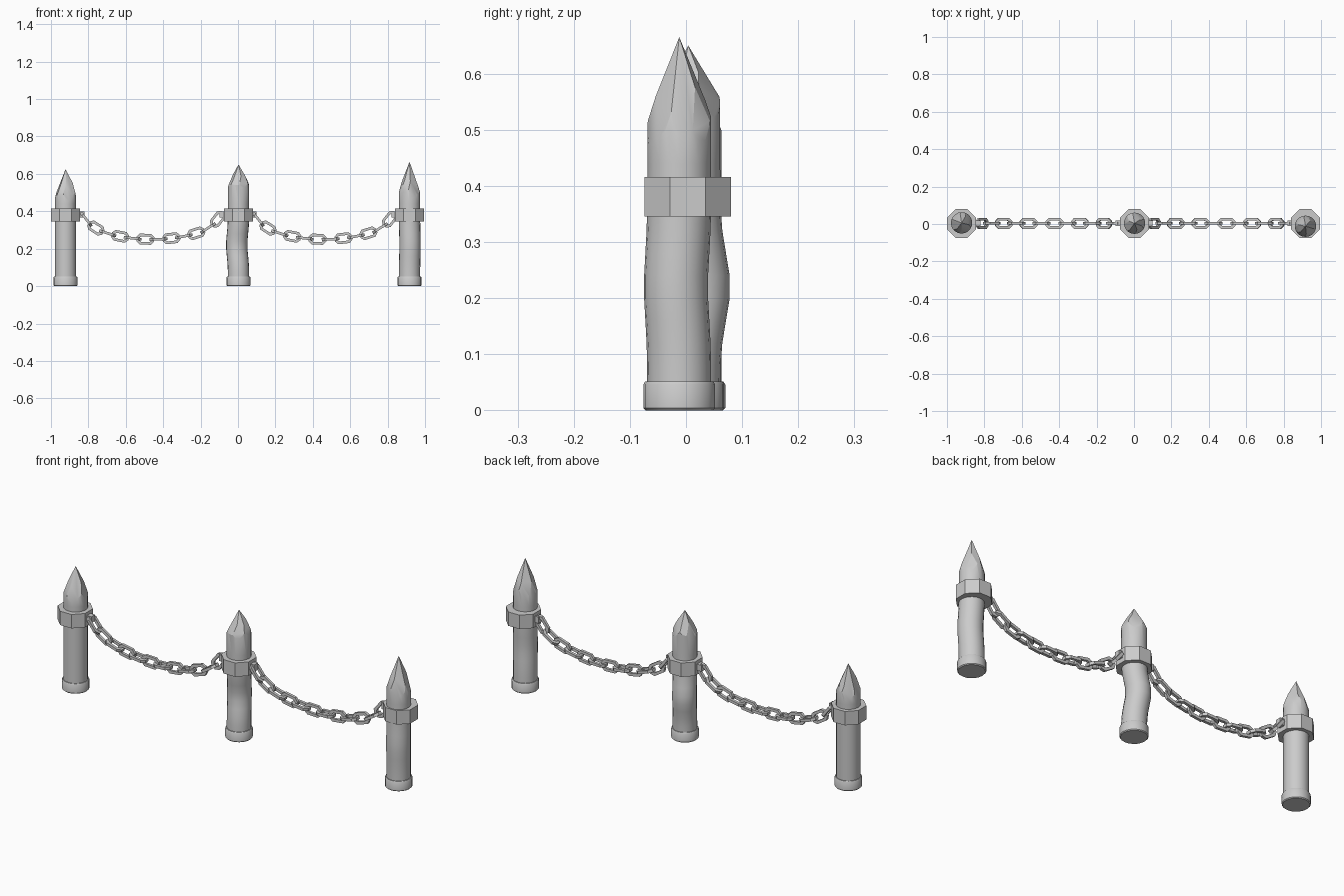
import bpy, bmesh, math, random
from mathutils import Vector, Matrix

if "Cube" in bpy.data.objects:
    bpy.data.objects.remove(bpy.data.objects["Cube"])


def add_object(name, bm, smooth=None):
    bmesh.ops.recalc_face_normals(bm, faces=bm.faces)
    mesh = bpy.data.meshes.new(name)
    bm.to_mesh(mesh)
    bm.free()
    ob = bpy.data.objects.new(name, mesh)
    bpy.context.collection.objects.link(ob)
    if smooth:
        bpy.ops.object.select_all(action='DESELECT')
        ob.select_set(True)
        bpy.context.view_layer.objects.active = ob
        bpy.ops.object.shade_smooth_by_angle(angle=math.radians(smooth))
    return ob


def lathe(profile, sides, turn=0.0):
    """Closed stack of rings from (radius, z) pairs."""
    bm = bmesh.new()
    rings = [[bm.verts.new((r * math.cos(math.tau * i / sides + turn),
                            r * math.sin(math.tau * i / sides + turn), z))
              for i in range(sides)] for r, z in profile]
    for a, b in zip(rings, rings[1:]):
        for i in range(sides):
            j = (i + 1) % sides
            bm.faces.new((a[i], a[j], b[j], b[i]))
    bm.faces.new(rings[0][::-1])
    bm.faces.new(rings[-1])
    return bm


def carve(bm, point, normal):
    geom = bm.verts[:] + bm.edges[:] + bm.faces[:]
    cut = bmesh.ops.bisect_plane(bm, geom=geom, dist=1e-5, plane_co=point,
                                 plane_no=normal, clear_outer=True)['geom_cut']
    edges = [e for e in cut if isinstance(e, bmesh.types.BMEdge) and e.is_boundary]
    if len(edges) > 2:
        bmesh.ops.edgeloop_fill(bm, edges=edges)


def post(name, x, y, tip, shoulder, waist, bulge, seed):
    rnd = random.Random(seed)
    r = 0.057
    # shaft: rings dense enough to bend, square top to carve
    prof = [(r, 0.01)] + [(r, 0.04 + 0.04 * k) for k in range(11)] + [(r, 0.8)]
    bm = lathe(prof, 20)
    # hewn point: steep lower cuts, then cuts meeting at the tip
    n = 6
    for k in range(n):
        a = math.tau * (k + rnd.uniform(-0.2, 0.2)) / n + seed
        d = Vector((math.cos(a), math.sin(a), 0))
        zs = shoulder + rnd.uniform(-0.015, 0.015)
        rise = (tip - zs) * 0.62
        run = r * (1 - waist)
        carve(bm, d * (r - 0.001) + Vector((0, 0, zs)), (d * rise + Vector((0, 0, run))).normalized())
    for k in range(n):
        a = math.tau * (k + 0.3 + rnd.uniform(-0.2, 0.2)) / n + seed
        d = Vector((math.cos(a), math.sin(a), 0))
        rise = (tip - shoulder) * rnd.uniform(0.85, 1.05)
        carve(bm, Vector((0, 0, tip)), (d * rise + Vector((0, 0, r))).normalized())
    # crooked bulge in the lower shaft
    for v in bm.verts:
        w = math.exp(-((v.co.z - 0.22) / 0.08) ** 2)
        v.co.x += bulge[0] * w
        v.co.y += bulge[1] * w
    add_object(name + "_post", bm, 25).location = (x, y, 0)
    # foot band
    foot = lathe([(0.060, 0), (0.064, 0.004), (0.064, 0.046), (0.061, 0.051)], 20)
    add_object(name + "_foot_band", foot, 40).location = (x, y, 0)
    # octagonal collar
    R = 0.077 / math.cos(math.pi / 8)
    collar = lathe([(R, 0.345), (R, 0.416)], 8, math.pi / 8)
    add_object(name + "_collar", collar).location = (x, 0.003, 0)


def link_mesh(length, width, t):
    """Elongated octagonal link with a square section, lying in XY."""
    bm = bmesh.new()
    L, W, c = length / 2, width / 2, 0.017
    base = [(L, W - c), (L - c, W), (c - L, W), (-L, W - c),
            (-L, c - W), (c - L, -W), (L - c, -W), (L, c - W)]
    inner = [(px * (L - t) / L, py * (W - t) / W) for px, py in base]
    rings = []
    for (ox, oy), (ix, iy) in zip(base, inner):
        rings.append([bm.verts.new(p) for p in
                      ((ox, oy, -t / 2), (ox, oy, t / 2), (ix, iy, t / 2), (ix, iy, -t / 2))])
    for k in range(8):
        a, b = rings[k], rings[(k + 1) % 8]
        for i in range(4):
            j = (i + 1) % 4
            bm.faces.new((a[i], a[j], b[j], b[i]))
    return bm


def chain(name, cx, count=12):
    # hanging path, flat in the middle and steep at the ends
    half = 0.37
    pts = []
    for k in range(401):
        u = k / 200 - 1
        pts.append(Vector((cx + half * u, 0.003, 0.25 + 0.075 * u * u + 0.06 * abs(u) ** 8)))
    dist = [0.0]
    for a, b in zip(pts, pts[1:]):
        dist.append(dist[-1] + (b - a).length)
    pitch = dist[-1] / count
    for i in range(count):
        s = (i + 0.5) * pitch
        k = min(range(1, 400), key=lambda q: abs(dist[q] - s))
        lo, hi = max(k - 12, 0), min(k + 12, 400)
        d = (pts[hi] - pts[lo]).normalized()
        side = Vector((0, 1, 0))
        rot = Matrix((d, side, d.cross(side))).transposed().to_4x4()
        roll = Matrix.Rotation(math.pi / 2 * (i % 2), 4, 'X')
        ob = add_object(f"{name}_link_{i + 1}", link_mesh(pitch + 0.026, 0.058, 0.014))
        ob.matrix_world = Matrix.Translation(pts[k]) @ rot @ roll
    # anchor lugs on the collars
    for sgn in (-1, 1):
        bm = bmesh.new()
        bmesh.ops.create_cube(bm, size=1)
        bmesh.ops.scale(bm, vec=(0.035, 0.03, 0.032), verts=bm.verts)
        add_object(name + "_lug", bm).location = (cx + sgn * 0.378, 0.003, 0.383)


post("left", -0.922, 0.006, 0.625, 0.475, 0.60, (0, 0), 1)
post("middle", 0.003, 0.004, 0.65, 0.535, 0.55, (-0.010, 0.018), 2)
post("right", 0.917, -0.012, 0.665, 0.49, 0.60, (0.003, -0.006), 3)
chain("left_chain", -0.46)
chain("right_chain", 0.46)
